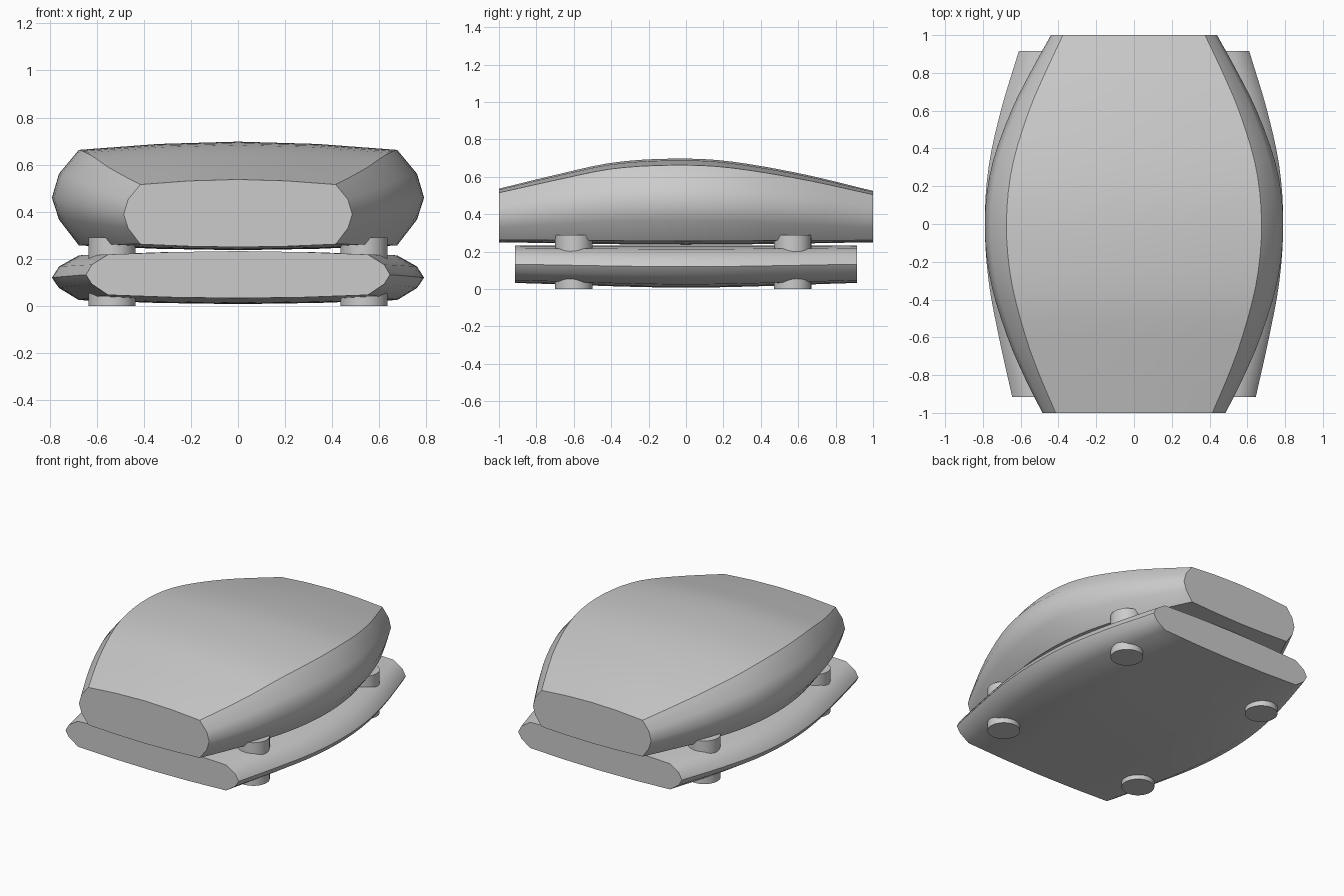
import bpy, bmesh, math

if "Cube" in bpy.data.objects:
    bpy.data.objects.remove(bpy.data.objects["Cube"])


def interp(pts, y):
    # smooth cubic interpolation through (y, value) points
    n = len(pts)
    i = 0
    while i < n - 2 and y > pts[i + 1][0]:
        i += 1

    def slope(k):
        a, b = pts[max(k - 1, 0)], pts[min(k + 1, n - 1)]
        return (b[1] - a[1]) / (b[0] - a[0])
    (y0, v0), (y1, v1) = pts[i], pts[i + 1]
    h = y1 - y0
    t = (y - y0) / h
    return ((2*t**3 - 3*t**2 + 1) * v0 + (t**3 - 2*t**2 + t) * h * slope(i)
            + (3*t**2 - 2*t**3) * v1 + (t**3 - t**2) * h * slope(i + 1))


def loft(name, half_len, width, bottom, top, profile, crown, belly, steps=24):
    # profile: right half section as (fraction of half width, fraction of height)
    bm = bmesh.new()
    rings = []
    for s in range(steps + 1):
        y = -half_len + 2 * half_len * s / steps
        w, b, t = (interp(c, y) for c in (width, bottom, top))
        k = w / 0.79
        lo, hi = b + belly * k, t - crown * k
        half = [(w * fx, lo + (hi - lo) * fz) for fx, fz in profile]
        cx, cz = half[-1][0] * 0.5, hi + crown * k * 0.72
        bx, bz = half[0][0] * 0.5, lo - belly * k * 0.72
        right = [(bx, bz)] + half + [(cx, cz)]
        left = [(-x, z) for x, z in reversed(right)]
        loop = [(0, b)] + right + [(0, t)] + left
        rings.append([bm.verts.new((x, y, z)) for x, z in loop])
    n = len(rings[0])
    for r0, r1 in zip(rings, rings[1:]):
        for i in range(n):
            j = (i + 1) % n
            bm.faces.new((r0[i], r0[j], r1[j], r1[i]))
    bm.faces.new(rings[0])
    bm.faces.new(rings[-1])
    bmesh.ops.recalc_face_normals(bm, faces=bm.faces)
    me = bpy.data.meshes.new(name)
    bm.to_mesh(me)
    bm.free()
    ob = bpy.data.objects.new(name, me)
    bpy.context.collection.objects.link(ob)
    smooth(ob)


def smooth(ob):
    bpy.ops.object.select_all(action='DESELECT')
    ob.select_set(True)
    bpy.context.view_layer.objects.active = ob
    bpy.ops.object.shade_smooth_by_angle(angle=math.radians(40))


profile = [(0.855, 0), (0.962, 0.27), (1, 0.5), (0.962, 0.75), (0.855, 1)]

# domed upper shell
loft("upper_shell", 1.0,
     [(-1, 0.485), (-0.8, 0.585), (-0.6, 0.67), (-0.3, 0.76), (0, 0.79),
      (0.3, 0.755), (0.6, 0.65), (0.8, 0.55), (1, 0.44)],
     [(-1, 0.25), (0, 0.237), (1, 0.25)],
     [(-1, 0.537), (-0.7, 0.61), (-0.4, 0.675), (-0.1, 0.697), (0.2, 0.687),
      (0.6, 0.62), (1, 0.525)],
     profile, 0.035, 0.02)

# flatter lower base
loft("lower_base", 0.915,
     [(-0.915, 0.645), (-0.6, 0.715), (-0.3, 0.77), (0, 0.79),
      (0.3, 0.77), (0.6, 0.705), (0.915, 0.61)],
     [(-0.915, 0.033), (0, 0.008), (0.915, 0.033)],
     [(-0.915, 0.233), (0, 0.233), (0.915, 0.233)],
     profile, 0.018, 0.017)

# round feet under the base and spacers between the two shells
for part, z0, z1 in (("foot", 0.0, 0.09), ("spacer", 0.17, 0.29)):
    for x in (-0.535, 0.535):
        for y in (-0.6, 0.56 + 0.01):
            bpy.ops.mesh.primitive_cylinder_add(
                vertices=32, radius=0.1, depth=z1 - z0,
                location=(x, y, (z0 + z1) / 2))
            ob = bpy.context.object
            ob.name = part
            smooth(ob)
